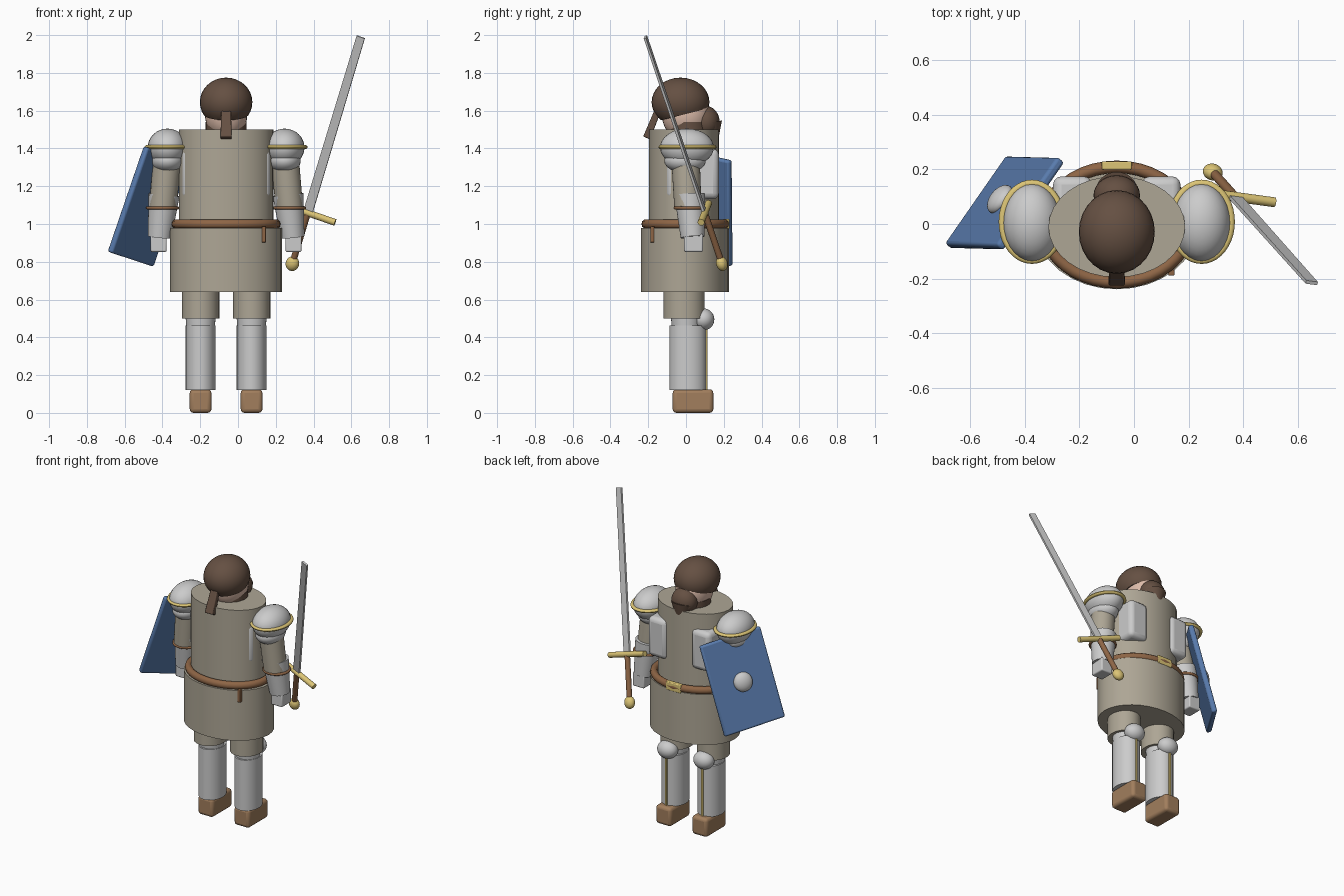
import bpy, bmesh, math
from mathutils import Vector, Matrix

if "Cube" in bpy.data.objects:
    bpy.data.objects.remove(bpy.data.objects["Cube"])

CX = -0.063  # body centre line


def mat(name, r, g, b):
    m = bpy.data.materials.new(name)
    m.diffuse_color = (r, g, b, 1)
    m.use_nodes = True
    m.node_tree.nodes["Principled BSDF"].inputs["Base Color"].default_value = m.diffuse_color
    return m


CLOTH = mat("cloth", .42, .38, .30)
LEATHER = mat("leather", .27, .13, .06)
BOOT = mat("boot_leather", .36, .21, .11)
HAIR = mat("hair", .13, .08, .055)
SKIN = mat("skin", .72, .50, .40)
GOLD = mat("gold", .72, .56, .18)
BLUE = mat("blue", .10, .20, .42)


def finish(name, bm, m=None, bevel=0):
    me = bpy.data.meshes.new(name)
    bmesh.ops.recalc_face_normals(bm, faces=bm.faces)
    bm.to_mesh(me)
    bm.free()
    ob = bpy.data.objects.new(name, me)
    bpy.context.collection.objects.link(ob)
    if m:
        me.materials.append(m)
    if bevel:
        b = ob.modifiers.new("bevel", 'BEVEL')
        b.width, b.segments = bevel, 3
    bpy.ops.object.select_all(action='DESELECT')
    ob.select_set(True)
    bpy.context.view_layer.objects.active = ob
    bpy.ops.object.shade_smooth_by_angle(angle=math.radians(40))
    return ob


def place(c, s, rot=None):
    return Matrix.Translation(c) @ (rot or Matrix()) @ Matrix.Diagonal((*s, 1))


def ball(name, c, r, m=None, rot=None, cut=None):
    bm = bmesh.new()
    bmesh.ops.create_uvsphere(bm, u_segments=28, v_segments=16, radius=1, matrix=place(c, r, rot))
    if cut:  # keep the part above a plane
        g = bm.verts[:] + bm.edges[:] + bm.faces[:]
        bmesh.ops.bisect_plane(bm, geom=g, plane_co=cut[0], plane_no=cut[1], clear_inner=True)
        bmesh.ops.holes_fill(bm, edges=[e for e in bm.edges if e.is_boundary])
    return finish(name, bm, m)


def box(name, c, s, m=None, rot=None, bevel=0, taper=1):
    bm = bmesh.new()
    bmesh.ops.create_cube(bm, size=1)
    for v in bm.verts:
        if v.co.z > 0:
            v.co.x *= taper
            v.co.y *= taper
    bm.transform(place(c, s, rot))
    return finish(name, bm, m, bevel)


def rod(name, a, b, r1, r2, m=None, squash=1.0):
    """Tapered round bar from a to b, y radius scaled by squash."""
    a, b = Vector(a), Vector(b)
    d = b - a
    rot = Vector((0, 0, 1)).rotation_difference(d).to_matrix().to_4x4()
    bm = bmesh.new()
    bmesh.ops.create_cone(bm, cap_ends=True, segments=32, radius1=r1, radius2=r2, depth=d.length,
                          matrix=place((a + b) / 2, (1, squash, 1), rot))
    return finish(name, bm, m)


def ring(name, c, rx, ry, t, m, th=None):
    bm = bmesh.new()
    loops = []
    for i in range(40):
        a = math.tau * i / 40
        loops.append([bm.verts.new((c[0] + (rx + t * math.cos(p)) * math.cos(a),
                                    c[1] + (ry + t * math.cos(p)) * math.sin(a),
                                    c[2] + (th or t) * math.sin(p)))
                      for p in [math.tau * j / 10 for j in range(10)]])
    for i in range(40):
        A, B = loops[i], loops[(i + 1) % 40]
        for j in range(10):
            bm.faces.new((A[j], B[j], B[(j + 1) % 10], A[(j + 1) % 10]))
    return finish(name, bm, m)


# torso, skirt and belt
rod("torso", (CX, -.01, 1.0), (CX, -.01, 1.5), .25, .25, CLOTH, .74)
rod("skirt", (CX, -.006, .64), (CX, -.006, .98), .296, .296, CLOTH, .786)
ring("belt", (CX, -.002, 1.0), .266, .211, .023, LEATHER, .025)
box("belt_buckle", (CX, .214, 1.0), (.11, .03, .055), GOLD, bevel=.005)
box("belt_tail", (.137, -.178, .945), (.022, .022, .085), LEATHER, bevel=.004)

# head, hair, beard
ball("head", (CX, .0, 1.58), (.112, .128, .14), SKIN)
ball("hair_cap", (CX, -.029, 1.645), (.139, .153, .13), HAIR,
     cut=((CX, -.03, 1.575), Vector((0, -.25, 1)).normalized()))
rod("neck_wrap", (CX, .01, 1.46), (CX, .01, 1.54), .108, .108, HAIR)
ball("beard", (CX, .105, 1.54), (.085, .073, .085), HAIR)
rod("beard_tip", (CX, .15, 1.39), (CX, .115, 1.53), .01, .078, HAIR)
box("hair_tail", (CX, -.18, 1.525), (.06, .04, .15), HAIR,
    rot=Matrix.Rotation(math.radians(-22), 4, 'X'), bevel=.006, taper=.85)

# mirrored limbs and armour
for s, side in ((-1, "left"), (1, "right")):
    def P(off, y, z):
        return (CX + s * off, y, z)
    # chest
    box(f"chest_plate_{side}", P(.162, .035, 1.265), (.142, .278, .265), bevel=.03)
    # shoulder
    ball(f"shoulder_dome_{side}", P(.31, .005, 1.405), (.105, .142, .1))
    ring(f"shoulder_trim_{side}", P(.31, .008, 1.407), .108, .14, .014, GOLD, .011)
    ball(f"shoulder_lame_{side}", P(.31, -.005, 1.335), (.085, .11, .065))
    # arm
    rod(f"upper_arm_{side}", P(.335, .01, 1.09), P(.305, -.005, 1.4), .072, .076, CLOTH)
    rod(f"forearm_guard_{side}", P(.352, .035, .93), P(.328, .02, 1.155), .063, .082)
    ring(f"forearm_strap_{side}", P(.336, .022, 1.085), .079, .079, .009, LEATHER)
    box(f"hand_{side}", P(.357, .04, .9), (.085, .1, .095), bevel=.008)
    # leg
    rod(f"thigh_{side}", P(.135, -.01, .5), P(.135, -.01, .7), .099, .099, CLOTH, 1.1)
    rod(f"knee_joint_{side}", P(.135, .0, .44), P(.135, .0, .51), .074, .08)
    ball(f"knee_cap_{side}", P(.135, .092, .495), (.068, .058, .058))
    rod(f"greave_{side}", P(.135, .01, .12), P(.135, .01, .462), .079, .079, None, 1.23)
    box(f"greave_trim_{side}", P(.135, .107, .29), (.014, .012, .33), GOLD)
    box(f"foot_{side}", P(.135, .037, .0625), (.115, .215, .125), BOOT, bevel=.02)

# sword
pommel, tip = Vector((.288, .19, .79)), Vector((.65, -.215, 1.99))
axis = (tip - pommel).normalized()
across = Vector((.145, -.02, -.05))
across = (across - axis * across.dot(axis)).normalized()
rot = Matrix((across, axis.cross(across), axis)).transposed().to_4x4()
hub = pommel + axis * .295
ball("sword_pommel", pommel, (.036, .03, .04), GOLD, rot)
rod("sword_grip", pommel, hub, .017, .017, LEATHER)
rod("sword_guard", hub - across * .155, hub + across * .155, .018, .018, GOLD)
box("sword_blade", (hub + tip) / 2, (.05, .014, (tip - hub).length), None, rot, taper=.9)

# shield
u = Vector((.556, .8, -.183)).normalized()
v = Vector((.33, 0, .944))
v = (v - u * v.dot(u)).normalized()
n = v.cross(u)
n = -n if n.x > 0 else n
srot = Matrix((u, v, n)).transposed().to_4x4()
mid = Vector((-.473, .077, 1.093))
box("shield", mid, (.40, .59, .035), BLUE, srot, bevel=.012)
ball("shield_boss", mid + n * .022, (.06, .062, .035), None, srot)
